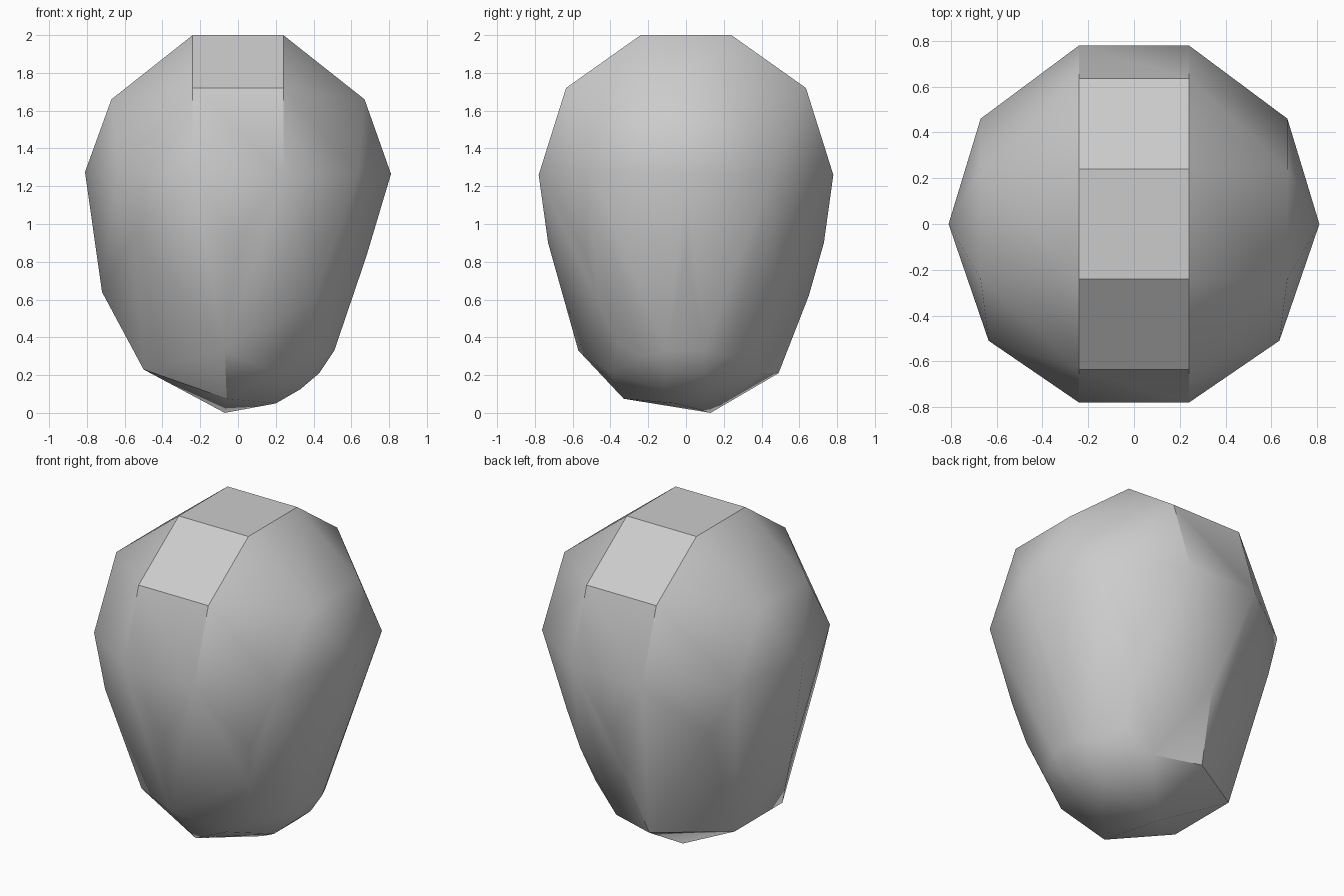
import bpy, bmesh, math

cube = bpy.data.objects.get("Cube")
if cube:
    bpy.data.objects.remove(cube, do_unlink=True)

# One plain stone colour
stone = bpy.data.materials.new("stone_grey")
stone.use_nodes = True
colour = (0.6, 0.6, 0.6, 1.0)
stone.diffuse_color = colour
stone.node_tree.nodes["Principled BSDF"].inputs["Base Color"].default_value = colour

# Crown corners, repeated in all four quadrants
crown = [(0.24, 0.24, 2.0), (0.24, 0.635, 1.72), (0.67, 0.24, 1.66), (0.24, 0.78, 1.26)]
points = [(sx * x, sy * y, z) for x, y, z in crown for sx in (1, -1) for sy in (1, -1)]

# Widest ring
points += [(0.81, 0, 1.265), (-0.81, 0, 1.275)]
points += [(sx * 0.67, 0.46, 1.26) for sx in (1, -1)]
points += [(sx * 0.635, -0.51, 1.27) for sx in (1, -1)]

# Tapering body: pairs repeated front and back
pairs = [(-0.545, 0.53, 0.95), (-0.505, 0.385, 0.62), (-0.5, 0.235, 0.23),
         (0.45, 0.53, 0.85), (0.40, 0.47, 0.60), (0.37, 0.36, 0.36),
         (0.51, 0.10, 0.33), (0.44, 0.23, 0.30), (0.43, 0.10, 0.21),
         (0.33, 0.12, 0.125), (0.20, 0.40, 0.21)]
points += [(x, s * y, z) for x, y, z in pairs for s in (1, -1)]

# Single body corners
points += [(0, -0.73, 0.9), (0, 0.73, 0.9), (-0.03, 0.65, 0.62), (0.68, 0, 0.83),
           (-0.72, 0, 0.64), (-0.07, -0.57, 0.33), (-0.09, 0.49, 0.21)]

# Underside
points += [(-0.06, -0.33, 0.075), (-0.07, 0.13, 0.0), (0.20, -0.05, 0.05)]

# Wrap the corners in a faceted skin
bm = bmesh.new()
for p in points:
    bm.verts.new(p)
bmesh.ops.convex_hull(bm, input=bm.verts[:])
bmesh.ops.delete(bm, geom=[v for v in bm.verts if not v.link_faces], context="VERTS")
bmesh.ops.dissolve_limit(bm, angle_limit=math.radians(1.5),
                         verts=bm.verts[:], edges=bm.edges[:])
bmesh.ops.recalc_face_normals(bm, faces=bm.faces[:])
mesh = bpy.data.meshes.new("rock")
bm.to_mesh(mesh)
bm.free()
mesh.materials.append(stone)
rock = bpy.data.objects.new("rock", mesh)
bpy.context.collection.objects.link(rock)

# Soft shading over shallow edges, crisp over steep ones
bpy.ops.object.select_all(action="DESELECT")
rock.select_set(True)
bpy.context.view_layer.objects.active = rock
bpy.ops.object.shade_smooth_by_angle(angle=math.radians(30))
